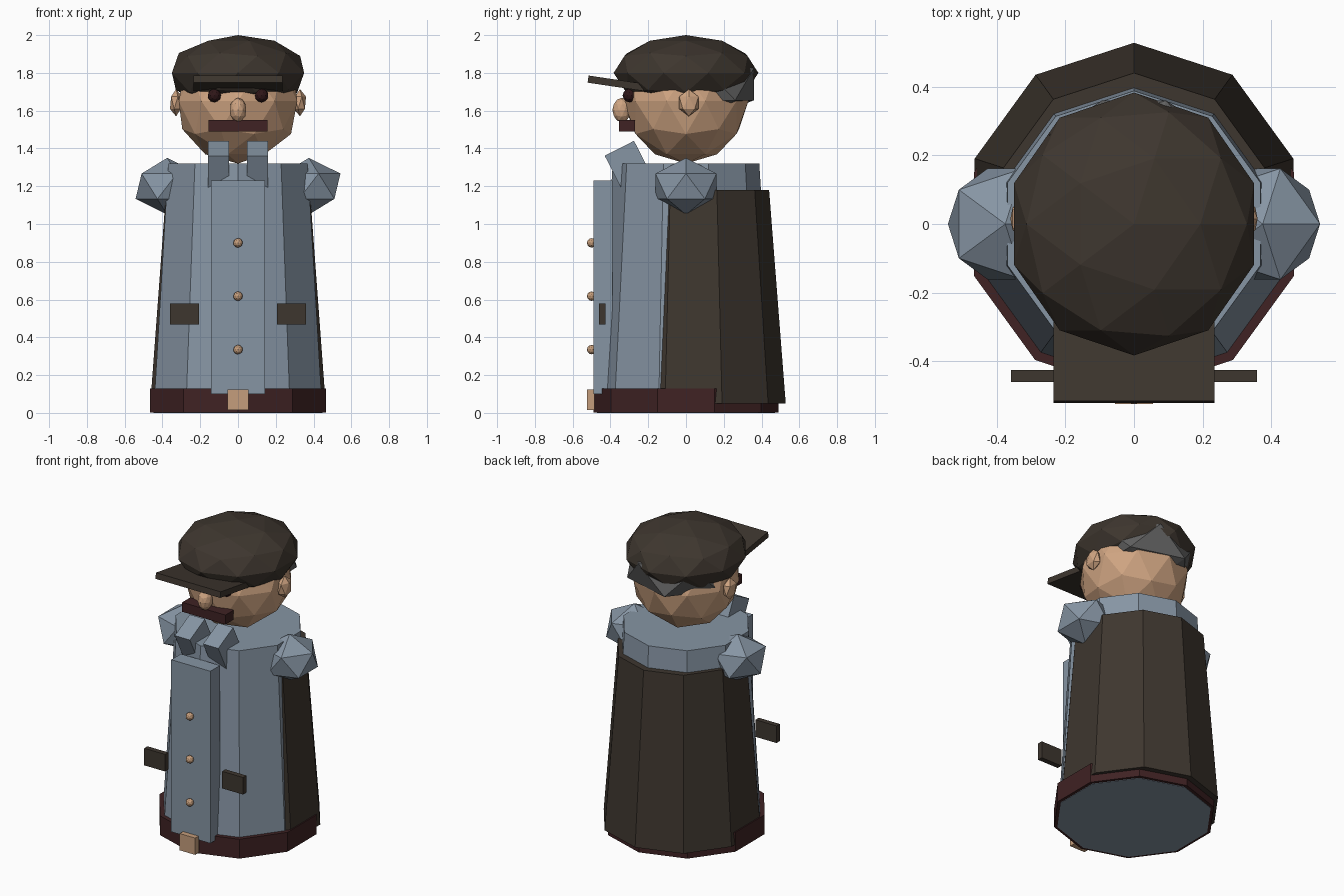
import bpy
from math import radians

cube = bpy.data.objects.get("Cube")
if cube:
    bpy.data.objects.remove(cube, do_unlink=True)


def material(name, color):
    mat = bpy.data.materials.new(name)
    mat.use_nodes = True
    rgba = (*color, 1)
    mat.diffuse_color = rgba
    mat.node_tree.nodes["Principled BSDF"].inputs["Base Color"].default_value = rgba
    return mat


COAT = material("blue_grey_cloth", (0.24, 0.30, 0.37))
BROWN = material("dark_brown_cloth", (0.048, 0.037, 0.028))
SKIN = material("skin", (0.62, 0.37, 0.22))
MAROON = material("dark_maroon", (0.05, 0.016, 0.017))
EYE = material("eye_dark", (0.028, 0.008, 0.009))
BRASS = material("pale_brass", (0.56, 0.34, 0.20))
HAIR = material("grey_hair", (0.12, 0.12, 0.12))


def finish(name, mat):
    ob = bpy.context.object
    ob.name = name
    ob.data.name = name
    ob.data.materials.append(mat)
    return ob


def box(name, mat, loc, size, tilt=0):
    bpy.ops.mesh.primitive_cube_add(size=1, location=loc, rotation=(radians(tilt), 0, 0))
    bpy.context.object.scale = size
    return finish(name, mat)


def ball(name, mat, loc, scale, detail):
    bpy.ops.mesh.primitive_ico_sphere_add(subdivisions=detail, radius=1, location=loc)
    bpy.context.object.scale = scale
    return finish(name, mat)


def frustum(name, mat, z0, z1, r0, r1, y=0):
    # ten sides, one corner pointing straight forward
    bpy.ops.mesh.primitive_cone_add(vertices=10, radius1=r0, radius2=r1, depth=z1 - z0,
                                    location=(0, y, (z0 + z1) / 2))
    return finish(name, mat)


# Coat, hem band and the cloak set slightly behind the coat
frustum("coat", COAT, 0, 1.32, 0.47, 0.388)
frustum("hem_band", MAROON, 0.003, 0.13, 0.49, 0.49)
frustum("cloak", BROWN, 0.05, 1.18, 0.488, 0.40, 0.04)

# Coat front with buttons and buckle
box("coat_placket", COAT, (0, -0.44, 0.665), (0.284, 0.1, 1.13))
for i, z in enumerate((0.335, 0.618, 0.90)):
    ball(f"button_{i + 1}", BRASS, (0, -0.5, z), (0.025, 0.025, 0.025), 2)
box("buckle", BRASS, (0, -0.505, 0.07), (0.112, 0.04, 0.11))

# Head and moustache
ball("head", SKIN, (0, 0, 1.65), (0.33, 0.33, 0.33), 2)
ball("nose", SKIN, (0, -0.34, 1.603), (0.045, 0.05, 0.065), 2)
box("moustache", MAROON, (0, -0.312, 1.52), (0.314, 0.085, 0.062))
ball("back_hair", HAIR, (0, 0.1, 1.74), (0.34, 0.305, 0.19), 1)

# Cap
ball("cap", BROWN, (0, 0, 1.80), (0.368, 0.383, 0.20), 2)
box("cap_visor", BROWN, (0, -0.37, 1.745), (0.47, 0.30, 0.038), -8.5)

# Paired parts
for side, s in (("left", 1), ("right", -1)):
    ball(f"{side}_shoulder_pad", COAT, (s * 0.375, 0, 1.2), (0.187, 0.19, 0.15), 1)
    box(f"{side}_lapel", COAT, (s * 0.103, -0.308, 1.313), (0.11, 0.174, 0.197), 27)
    box(f"{side}_pocket_flap", BROWN, (s * 0.283, -0.443, 0.523), (0.152, 0.034, 0.112))
    ball(f"{side}_eye", EYE, (s * 0.125, -0.30, 1.68), (0.036, 0.036, 0.036), 2)
    ball(f"{side}_ear", SKIN, (s * 0.328, 0.015, 1.642), (0.036, 0.06, 0.072), 1)
